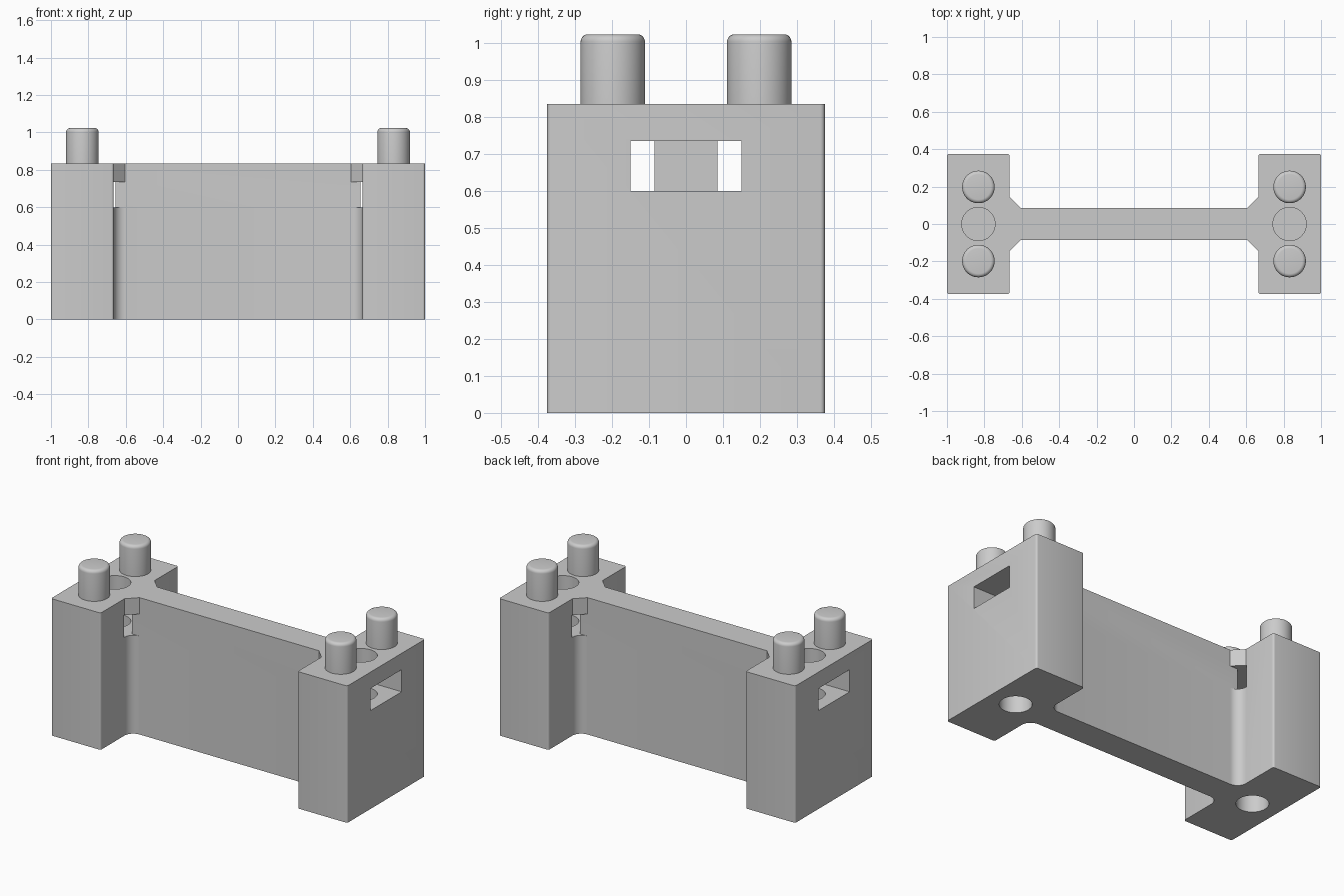
import bpy, bmesh, math

if "Cube" in bpy.data.objects:
    bpy.data.objects.remove(bpy.data.objects["Cube"], do_unlink=True)

HEIGHT = 0.835              # top of the body
FACE, END = 0.665, 1.0      # inner and outer faces of the end blocks
DEPTH, WEB = 0.375, 0.085   # half depths of blocks and web
SLOT_LOW, SLOT_HIGH = 0.6, 0.735
AXIS = 0.832                # pin and hole centre line
GUSSET = 0.06

grey = bpy.data.materials.new("plain grey")
grey.use_nodes = True
colour = (0.6, 0.6, 0.6, 1)
grey.diffuse_color = colour
grey.node_tree.nodes["Principled BSDF"].inputs["Base Color"].default_value = colour


def make_object(name, bm):
    bmesh.ops.recalc_face_normals(bm, faces=bm.faces)
    mesh = bpy.data.meshes.new(name)
    bm.to_mesh(mesh)
    bm.free()
    mesh.materials.append(grey)
    obj = bpy.data.objects.new(name, mesh)
    bpy.context.collection.objects.link(obj)
    return obj


def add_prism(bm, outline, low, high):
    face = bm.faces.new([bm.verts.new((x, y, low)) for x, y in outline])
    top = bmesh.ops.extrude_face_region(bm, geom=[face])["geom"]
    verts = [v for v in top if isinstance(v, bmesh.types.BMVert)]
    bmesh.ops.translate(bm, verts=verts, vec=(0, 0, high - low))


def circle(x, y, radius, count=64):
    steps = [math.tau * i / count for i in range(count)]
    return [(x + radius * math.cos(a), y + radius * math.sin(a)) for a in steps]


def prisms(name, outlines, low, high):
    bm = bmesh.new()
    for outline in outlines:
        add_prism(bm, outline, low, high)
    return make_object(name, bm)


def activate(obj):
    bpy.ops.object.select_all(action="DESELECT")
    obj.select_set(True)
    bpy.context.view_layer.objects.active = obj


def combine(obj, tool, operation):
    activate(obj)
    mod = obj.modifiers.new("combine", "BOOLEAN")
    mod.operation, mod.solver, mod.object = operation, "EXACT", tool
    bpy.ops.object.modifier_apply(modifier=mod.name)
    bpy.data.objects.remove(tool, do_unlink=True)


def corners(outline):
    return [[(sx * x, sy * y) for x, y in outline] for sx in (-1, 1) for sy in (-1, 1)]


# Body: two end blocks with softened upright edges, joined by a web
quarter = [(FACE, WEB), (FACE, DEPTH), (END, DEPTH)]
right_half = quarter + [(x, -y) for x, y in reversed(quarter)]
outline = right_half + [(-x, y) for x, y in reversed(right_half)]
bm = bmesh.new()
add_prism(bm, outline, 0, HEIGHT)
upright = [e for e in bm.edges
           if abs(e.verts[0].co.z - e.verts[1].co.z) > 0.1
           and abs(e.verts[0].co.y) > DEPTH - 0.01]
bmesh.ops.bevel(bm, geom=upright, offset=0.012, segments=4, profile=0.5, affect="EDGES")
body = make_object("body", bm)

# Gussets: rounded below the slot, straight chamfers above it
start, reach, root = FACE - GUSSET, WEB + GUSSET, WEB - 0.015
back = [(FACE + 0.025, reach), (FACE + 0.025, root), (start, root)]
arc = [(start + GUSSET * math.sin(a), reach - GUSSET * math.cos(a))
       for a in [math.pi / 2 * i / 10 for i in range(11)]]
combine(body, prisms("rounded_gussets", corners(arc + back), 0, SLOT_LOW), "UNION")
combine(body, prisms("chamfer_gussets", corners([arc[0], arc[-1]] + back),
                     SLOT_HIGH, HEIGHT), "UNION")

# Nut slots through the end blocks
inner, outer, half = FACE - 0.01, END + 0.1, 0.15
slots = [[(s * inner, -half), (s * outer, -half), (s * outer, half), (s * inner, half)]
         for s in (-1, 1)]
combine(body, prisms("slot_cutter", slots, SLOT_LOW, SLOT_HIGH), "DIFFERENCE")

# Bolt holes from below and above, with a thin skin over the slot
holes = [circle(s * AXIS, 0, 0.089) for s in (-1, 1)]
combine(body, prisms("lower_hole_cutter", holes, -0.1, 0.67), "DIFFERENCE")
combine(body, prisms("upper_hole_cutter", holes, SLOT_HIGH + 0.012, 0.95), "DIFFERENCE")
activate(body)
bpy.ops.object.shade_smooth_by_angle(angle=math.radians(30))

# Locating pins with rounded tops
for side, sx in (("left", 1), ("right", -1)):
    for place, sy in (("front", -1), ("back", 1)):
        bm = bmesh.new()
        add_prism(bm, circle(sx * AXIS, sy * 0.198, 0.087), HEIGHT - 0.02, 1.023)
        rim = [e for e in bm.edges if all(v.co.z > 1 for v in e.verts)]
        bmesh.ops.bevel(bm, geom=rim, offset=0.02, segments=5, profile=0.5, affect="EDGES")
        pin = make_object(f"{place}_{side}_pin", bm)
        activate(pin)
        bpy.ops.object.shade_smooth_by_angle(angle=math.radians(30))
